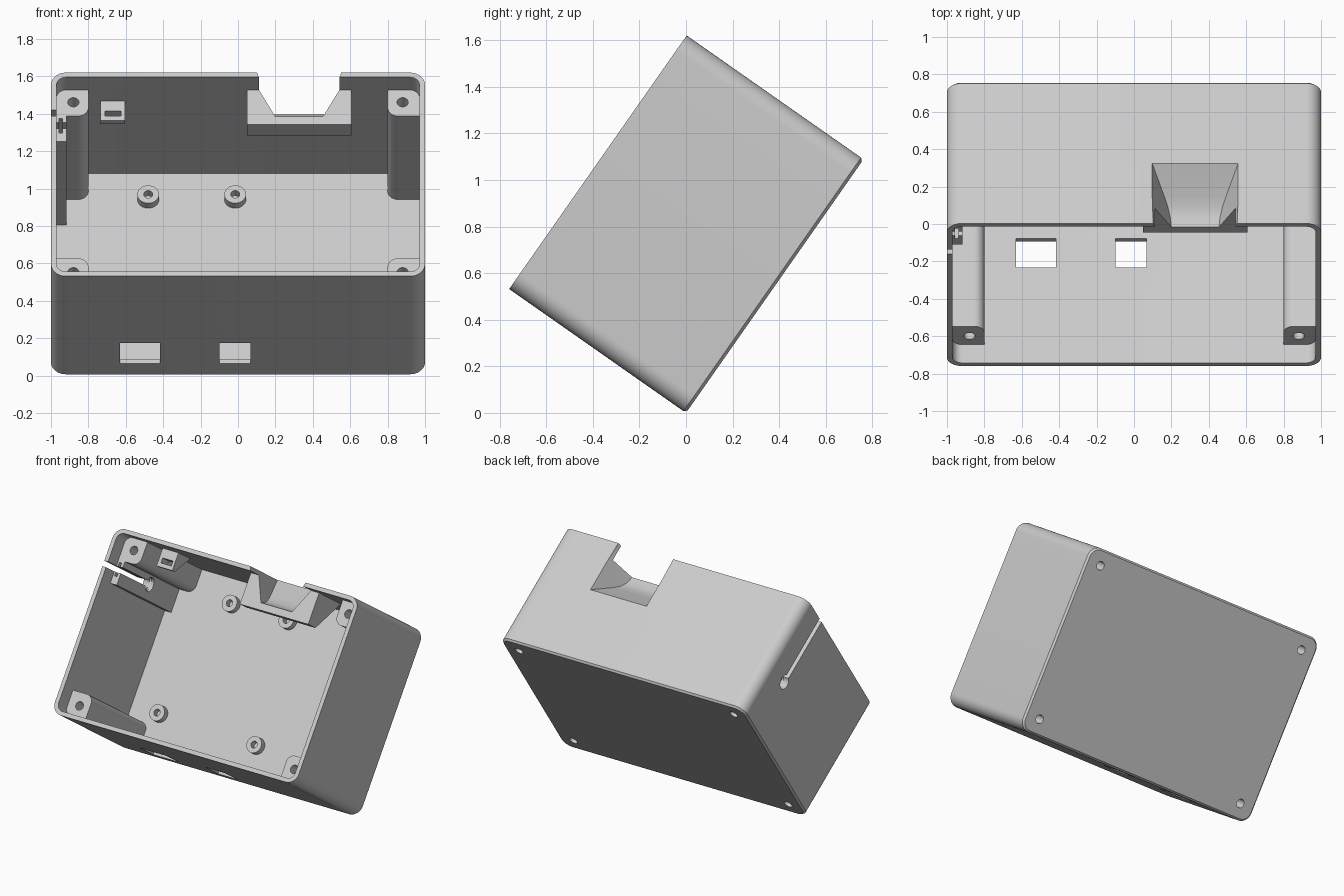
import bpy, bmesh
from math import radians, cos, sin, pi
from mathutils import Vector, Matrix

if "Cube" in bpy.data.objects:
    bpy.data.objects.remove(bpy.data.objects["Cube"])

# Box frame: x = width, y = height along the floor, z = depth toward the open face
H, D, WALL = 1.329, 0.927, 0.03
LEDGE = 0.808
TILT = Matrix.Rotation(radians(55), 4, 'X')

grey = bpy.data.materials.new("plain grey")
grey.use_nodes = True
grey.diffuse_color = (0.6, 0.6, 0.6, 1)
grey.node_tree.nodes["Principled BSDF"].inputs["Base Color"].default_value = (0.6, 0.6, 0.6, 1)
parts = []


def hull(name, points, part=True):
    """Convex solid around a set of points."""
    bm = bmesh.new()
    for p in points:
        bm.verts.new(p)
    res = bmesh.ops.convex_hull(bm, input=bm.verts)
    loose = [v for v in bm.verts if not v.link_faces]
    bmesh.ops.delete(bm, geom=loose, context='VERTS')
    bmesh.ops.dissolve_limit(bm, angle_limit=0.002, verts=bm.verts, edges=bm.edges)
    bmesh.ops.recalc_face_normals(bm, faces=bm.faces)
    mesh = bpy.data.meshes.new(name)
    bm.to_mesh(mesh)
    bm.free()
    mesh.materials.append(grey)
    obj = bpy.data.objects.new(name, mesh)
    bpy.context.scene.collection.objects.link(obj)
    if part:
        parts.append(obj)
    else:
        obj.hide_render = True
    return obj


def rounded(x0, x1, y0, y1, radii):
    """Rectangle outline with a radius for each corner, anticlockwise."""
    pts = [Vector(p) for p in ((x0, y0), (x1, y0), (x1, y1), (x0, y1))]
    out = []
    for i, r in enumerate(radii):
        p = pts[i]
        a = (pts[i - 1] - p).normalized()
        b = (pts[(i + 1) % 4] - p).normalized()
        if r == 0:
            out.append(p)
            continue
        c = p + (a + b) * r
        out += [c - (b * cos(t) + a * sin(t)) * r for t in (k * pi / 20 for k in range(11))]
    return out


def lift(outline, *levels):
    return [(p[0], p[1], z) for z in levels for p in outline]


def circle(x, y, r, n=32):
    return [(x + r * cos(2 * pi * k / n), y + r * sin(2 * pi * k / n)) for k in range(n)]


def across(profile, x0, x1):
    """Profile in height and depth, run along the width."""
    return [(x, v, n) for x in (x0, x1) for v, n in profile]


def box(name, x0, x1, y0, y1, z0, z1, part=False):
    return hull(name, lift(rounded(x0, x1, y0, y1, (0,) * 4), z0, z1), part)


def cut(obj, *cutters):
    for c in cutters:
        mod = obj.modifiers.new("cut", 'BOOLEAN')
        mod.operation, mod.solver, mod.object = 'DIFFERENCE', 'EXACT', c
    bpy.context.view_layer.update()
    mesh = bpy.data.meshes.new_from_object(obj.evaluated_get(bpy.context.evaluated_depsgraph_get()))
    obj.modifiers.clear()
    obj.data = mesh


# Outer shell with a small chamfer around the floor
c = 0.013
shell = hull("shell",
             lift(rounded(-1, 1, 0, H, (0.08,) * 4), c, D)
             + lift(rounded(-1 + c, 1 - c, c, H - c, (0.08 - c,) * 4), 0))
cavity = hull("cavity_cutter",
              lift(rounded(-1 + WALL, 1 - WALL, WALL, H - WALL, (0.05,) * 4), WALL, D + 0.1), False)
cutters = [cavity]

# Corner posts with screw holes that run through the floor
e = 0.025
for sx, side in ((-1, "right"), (1, "left")):
    for top in (False, True):
        x0, x1 = sorted((sx * 0.8, sx * (1 - e)))
        y0, y1 = (H - 0.2, H - e) if top else (e, 0.2)
        inner = {(-1, False): 2, (1, False): 3, (-1, True): 1, (1, True): 0}[(sx, top)]
        radii = [0.055 if i == inner else 0 for i in range(4)]
        post = hull(f"{'upper' if top else 'lower'}_{side}_post",
                    lift(rounded(x0, x1, y0, y1, radii), 0.015, LEDGE))
        hole = hull("screw_cutter",
                    lift(circle(sx * 0.88, H - 0.11 if top else 0.11, 0.03), -0.1, D), False)
        cut(post, hole)
        cutters.append(hole)

# Circuit board standoffs
for x, y in ((-0.48, 1.13), (-0.015, 1.13), (-0.734, 0.283), (0.07, 0.262)):
    standoff = hull("standoff", lift(circle(x, y, 0.058), 0.02, 0.077))
    bore = hull("bore_cutter", lift(circle(x, y, 0.024), 0, 0.2), False)
    cut(standoff, bore)
    bpy.data.objects.remove(bore)

# Connector windows in the lower wall
for x0, x1 in ((-0.63, -0.417), (-0.098, 0.068)):
    cutters.append(box("window_cutter", x0, x1, -0.1, 0.1, 0.115, 0.305))

# Funnel block in the upper wall, hollowed by a tapering chute
MID = 0.327
block = hull("funnel_block",
             across([(H - 0.015, 0.48), (H - 0.015, LEDGE), (1.075, LEDGE), (1.075, 0.705)],
                    MID - 0.28, MID + 0.28))
chute_points = []
for v, n, w in ((1.36, 0.505, 0.245), (1.2, 0.66, 0.165), (1.16, 0.705, 0.145), (1.137, 0.75, 0.133),
                (1.124, 0.81, 0.127), (1.124, 1.0, 0.127), (1.3, 1.0, 0.215), (1.36, 1.0, 0.23)):
    chute_points += [(MID - w, v, n), (MID + w, v, n)]
chute = hull("chute_cutter", chute_points, False)
cut(block, chute)
cutters.append(chute)

# Cable tie bracket under the upper wall
bracket = hull("tie_bracket",
               across([(H - 0.015, 0.705), (1.172, 0.705), (1.172, 0.67), (H - 0.015, 0.52)],
                      -0.735, -0.605))
tie_slot = box("tie_slot_cutter", -0.71, -0.625, 1.2, 1.235, 0.4, 0.8)
cut(bracket, tie_slot)
bpy.data.objects.remove(tie_slot)

# Cable guide on the right wall with a slot, an end hole and a cross groove
guide = box("cable_guide", -0.98, -0.917, 0.962, 1.16, 0.015, LEDGE, True)
SLOT = 1.066
slot = box("slot_cutter", -1.1, -0.85, SLOT - 0.02, SLOT + 0.02, 0.41, 1.1)
end_hole = hull("cable_hole_cutter",
                [(x, y, z) for x in (-1.1, -0.85) for y, z in circle(SLOT, 0.41, 0.05)], False)
groove = box("groove_cutter", -0.957, -0.938, SLOT - 0.048, SLOT + 0.048, 0.36, 1.1)
cut(guide, slot, end_hole, groove)
cutters += [slot, end_hole]

# Cut the shell, then discard the cutters
cut(shell, *cutters)
for obj in cutters + [groove]:
    bpy.data.objects.remove(obj)

# Tilt every part and shade it
for obj in parts:
    obj.matrix_world = TILT
    bpy.ops.object.select_all(action='DESELECT')
    obj.select_set(True)
    bpy.context.view_layer.objects.active = obj
    bpy.ops.object.shade_smooth_by_angle(angle=radians(25))
